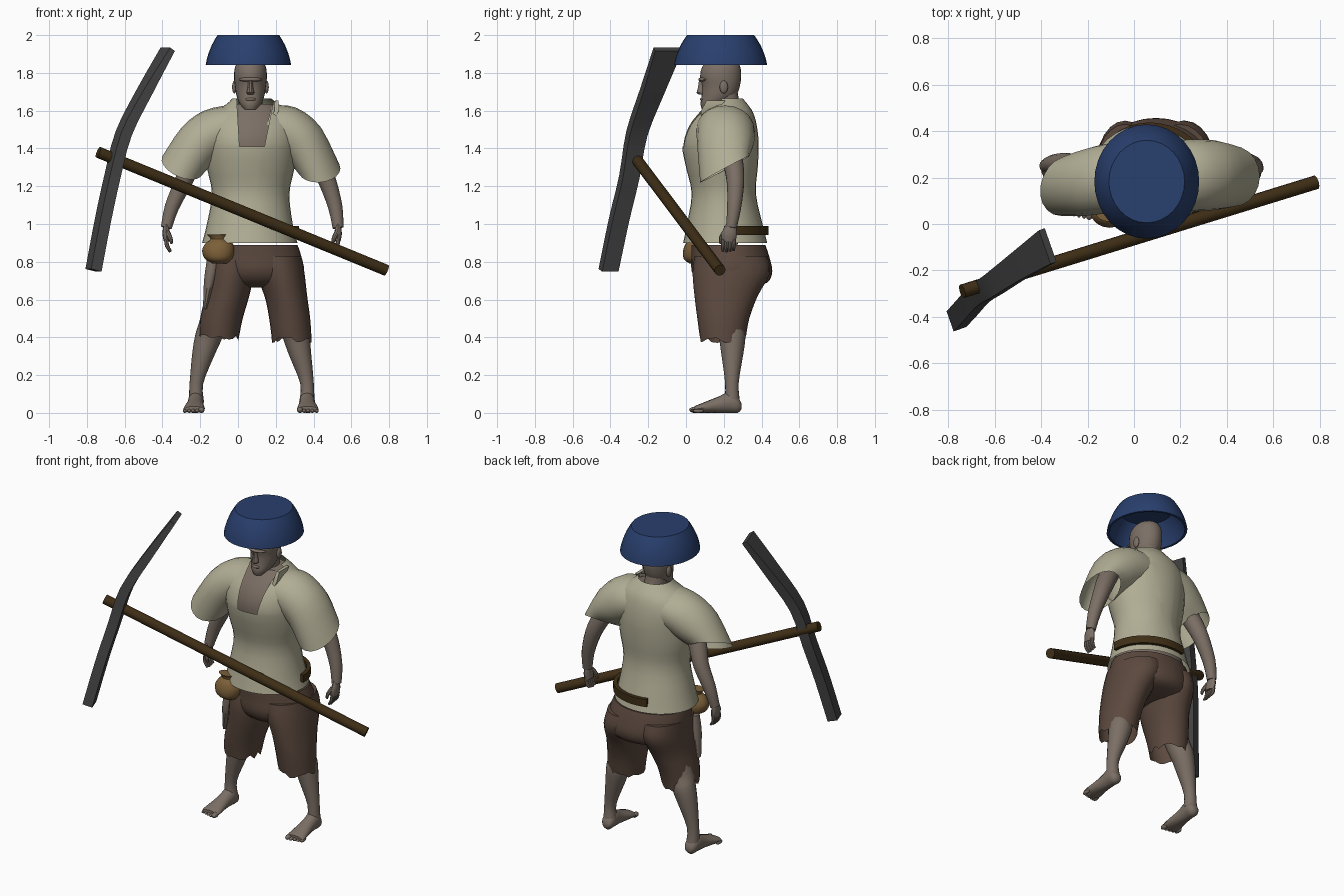
import bpy, bmesh, math, random
from mathutils import Vector as V

if "Cube" in bpy.data.objects:
    bpy.data.objects.remove(bpy.data.objects["Cube"])
random.seed(4)


def material(name, rgb):
    m = bpy.data.materials.new(name)
    m.diffuse_color = (*rgb, 1)
    m.use_nodes = True
    m.node_tree.nodes["Principled BSDF"].inputs["Base Color"].default_value = m.diffuse_color
    return m


SKIN = material("skin", (.20, .16, .13))
SHIRT = material("cream_cloth", (.44, .42, .30))
PANTS = material("brown_cloth", (.105, .066, .048))
BLUE = material("blue_hat", (.022, .05, .155))
WOOD = material("dark_wood", (.05, .028, .008))
IRON = material("grey_iron", (.06, .06, .06))
TAN = material("tan_leather", (.20, .115, .04))


def catmull(a, b, c, d, t):
    return .5 * (2 * b + (c - a) * t + (2 * a - 5 * b + 4 * c - d) * t * t + (3 * b - a - 3 * c + d) * t ** 3)


def finish(name, bm, mat, angle=40):
    bmesh.ops.recalc_face_normals(bm, faces=bm.faces)
    me = bpy.data.meshes.new(name)
    bm.to_mesh(me)
    bm.free()
    me.materials.append(mat)
    me.shade_smooth()
    me.set_sharp_from_angle(angle=math.radians(angle))
    ob = bpy.data.objects.new(name, me)
    bpy.context.collection.objects.link(ob)
    return ob


def loft(name, secs, mat, n=20, sub=3, caps=(True, True), box=False, edit=None):
    """Skin a surface over sections (centre, half axis u, half axis v)."""
    secs = [tuple(V(p) for p in s) for s in secs]
    full = []
    for i in range(len(secs) - 1):
        q = [secs[min(max(i + k, 0), len(secs) - 1)] for k in (-1, 0, 1, 2)]
        for s in range(sub):
            full.append([catmull(*[x[j] for x in q], s / sub) for j in range(3)])
    full.append(secs[-1])
    if box:
        n = 4
    bm = bmesh.new()
    rings = []
    for c, u, v in full:
        ring = []
        for k in range(n):
            a = 2 * math.pi * (k + (.5 if box else 0)) / n
            f = math.sqrt(2) if box else 1
            ring.append(bm.verts.new(c + u * math.cos(a) * f + v * math.sin(a) * f))
        rings.append(ring)
    for r0, r1 in zip(rings, rings[1:]):
        for k in range(n):
            bm.faces.new((r0[k], r0[(k + 1) % n], r1[(k + 1) % n], r1[k]))
    if caps[0]:
        bm.faces.new(rings[0][::-1])
    if caps[1]:
        bm.faces.new(rings[-1])
    if edit:
        edit(bm, rings)
    return finish(name, bm, mat)


def flat(z, x0, x1, y0, y1):
    """Horizontal section given by its extents."""
    return (((x0 + x1) / 2, (y0 + y1) / 2, z), ((x1 - x0) / 2, 0, 0), (0, (y1 - y0) / 2, 0))


def tube(name, pts, mat, n=12, sub=3, flatx=1.0):
    """Round limb through points (x, y, z, radius); flatx squeezes it sideways."""
    secs = []
    for i, p in enumerate(pts):
        t = (V(pts[min(i + 1, len(pts) - 1)][:3]) - V(pts[max(i - 1, 0)][:3])).normalized()
        u = t.cross(V((0, 1, 0.01))).normalized()
        secs.append((p[:3], u * p[3] * flatx, t.cross(u) * p[3]))
    return loft(name, secs, mat, n, sub)


def ball(name, c, r, mat):
    bm = bmesh.new()
    bmesh.ops.create_uvsphere(bm, u_segments=16, v_segments=10, radius=1)
    for v in bm.verts:
        v.co = V([v.co[i] * r[i] + c[i] for i in range(3)])
    return finish(name, bm, mat, 60)


# shirt body with the open neckline cut out of the front
def cut_neck(bm, rings):
    planes = [(V((.0, 0, 0)), V((1, 0, .04))), (V((.14, 0, 1.41)), V((1, 0, -.2))), (V((0, 0, 1.41)), V((0, 0, 1)))]
    planes[0] = (V((.008, 0, 1.41)), V((1, 0, .06)))
    for co, no in planes:
        bmesh.ops.bisect_plane(bm, geom=bm.verts[:] + bm.edges[:] + bm.faces[:], plane_co=co, plane_no=no)
    signs = (1, -1, 1)
    gone = [f for f in bm.faces if f.calc_center_median().y < .19 and
            all(s * (f.calc_center_median() - co).dot(no) > 0 for s, (co, no) in zip(signs, planes))]
    bmesh.ops.delete(bm, geom=gone, context='FACES')


TORSO = [(.90, -.19, .315, -.015, .43), (1.0, -.165, .29, .005, .405), (1.16, -.138, .272, .03, .37),
         (1.30, -.165, .30, 0, .38), (1.42, -.18, .315, -.02, .385), (1.52, -.18, .315, .01, .375),
         (1.59, -.13, .275, .06, .355), (1.635, -.06, .215, .095, .325), (1.665, -.03, .175, .11, .30)]
loft("shirt", [flat(*t) for t in TORSO], SHIRT, 32, 3, (False, False), edit=cut_neck)
inner = [(z, a + .03, b - .03, c + .03, d - .03) for z, a, b, c, d in TORSO[:8]]
loft("chest", [flat(*t) for t in inner], SKIN, 24, 2)
# turned-up collar at the left of the neck
loft("collar", [((.17, .10, 1.53), (.012, 0, 0), (0, .02, 0)), ((.205, .12, 1.60), (.012, 0, 0), (0, .04, 0)),
                ((.205, .16, 1.655), (.01, 0, 0), (0, .05, 0))], SHIRT, box=True, sub=1)

# sleeves, open at the hem
loft("left_sleeve", [((.15, .205, 1.51), (.03, 0, .12), (0, .15, 0)), ((.25, .21, 1.49), (.06, 0, .125), (0, .155, 0)),
                     ((.35, .21, 1.42), (.09, 0, .09), (0, .15, .01)),
                     ((.43, .205, 1.29), (.112, 0, .005), (0, .13, .07))], SHIRT, 20, 3, (True, False))
loft("right_sleeve", [((-.02, .20, 1.51), (-.03, 0, .12), (0, .15, 0)), ((-.12, .195, 1.485), (-.06, 0, .115), (0, .15, 0)),
                      ((-.21, .18, 1.42), (-.085, 0, .095), (.01, .145, .01)),
                      ((-.295, .165, 1.31), (-.108, 0, .045), (.02, .13, .06))], SHIRT, 20, 3, (True, False))

# arms and hands
ARMS = {"left": [(.36, .22, 1.45, .06), (.43, .25, 1.32, .054), (.475, .262, 1.22, .047), (.515, .255, 1.09, .038),
                 (.53, .24, .98, .029)],
        "right": [(-.18, .20, 1.45, .06), (-.25, .235, 1.32, .054), (-.29, .26, 1.22, .047), (-.35, .26, 1.09, .038),
                  (-.38, .25, .98, .029)]}
for side, pts in ARMS.items():
    tube(side + "_arm", pts, SKIN, 14)
    x, y, z, r = pts[-1]
    s = 1 if side == "left" else -1
    tube(side + "_palm", [(x, y, z + .02, .026), (x, y - .01, z - .03, .04), (x - .005 * s, y - .015, z - .07, .036)],
         SKIN, 12, flatx=.5)
    for k in range(4):
        fy = y - .042 + .019 * k
        tube(side + "_finger", [(x, fy, z - .06, .011), (x - .004 * s, fy - .003, z - .095, .011),
                                (x - .022 * s, fy - .003, z - .128 + .004 * abs(k - 1), .007)], SKIN, 8, 2)
    tube(side + "_thumb", [(x - .005 * s, y - .035, z - .02, .013), (x - .022 * s, y - .055, z - .055, .012),
                           (x - .03 * s, y - .055, z - .085, .007)], SKIN, 8, 2)


# trousers with ragged leg ends
def ragged(bm, rings):
    for v in rings[-1]:
        v.co.z += random.uniform(-.018, .018)


loft("trouser_seat", [flat(.89, -.165, .315, .03, .42), flat(.83, -.168, .335, .03, .44), flat(.75, -.16, .35, .03, .457),
                      flat(.69, -.12, .32, .07, .43), flat(.665, -.02, .22, .15, .34)], PANTS, 32)
loft("left_trouser_leg", [flat(.83, .06, .335, .045, .43), flat(.74, .09, .352, .035, .445), flat(.62, .14, .366, .045, .38),
                          flat(.50, .165, .382, .06, .335), flat(.385, .18, .39, .075, .315)], PANTS, 24, 3, (True, False), edit=ragged)
loft("right_trouser_leg", [flat(.83, -.165, .09, .045, .43), flat(.74, -.165, .085, .035, .445), flat(.62, -.175, .06, .045, .38),
                           flat(.50, -.20, .025, .06, .335), flat(.40, -.205, .005, .075, .315)], PANTS, 24, 3, (True, False), edit=ragged)

# legs, feet and toes
for side, hip, knee, calf, ankle, toe in (("left", .22, .29, .33, .365, .37), ("right", -.05, -.13, -.185, -.22, -.235)):
    tube(side + "_leg", [(hip, .23, .72, .09), (knee, .23, .48, .073), (calf * .5 + knee * .5, .245, .40, .07),
                         (calf, .245, .31, .058), (ankle, .243, .16, .036), (ankle, .245, .06, .04)], SKIN, 16)
    feet = [(.293, .02, .02, .05), (.275, .036, .0, .085), (.235, .042, 0, .115), (.18, .042, 0, .09),
            (.11, .052, 0, .062), (.06, .057, 0, .042), (.045, .05, .005, .035)]
    secs = []
    for y, w, z0, z1 in feet:
        x = toe + (ankle - toe) * (y - .02) / .27
        secs.append(((x, y, (z0 + z1) / 2), (w, 0, 0), (0, 0, (z1 - z0) / 2)))
    loft(side + "_foot", secs, SKIN, 16, 2)
    s = 1 if side == "left" else -1
    for k in range(5):
        big = .016 if k == 0 else .011
        ball(side + "_toe", (toe + s * (-.042 + .022 * k), .045 + .005 * k, big), (big, .028, big), SKIN)

# head, neck, nose, brow and ears
HX = .066
loft("neck", [flat(1.54, HX - .10, HX + .10, .12, .33), flat(1.60, HX - .07, HX + .07, .14, .30),
              flat(1.66, HX - .063, HX + .063, .14, .28), flat(1.72, HX - .06, HX + .06, .14, .27)], SKIN)
HEAD = [(1.605, .03, .085, .14), (1.635, .056, .077, .21), (1.68, .074, .083, .265), (1.73, .082, .085, .285),
        (1.78, .087, .075, .292), (1.83, .082, .085, .288), (1.865, .06, .12, .265), (1.88, .02, .17, .215)]
loft("head", [flat(z, HX - w, HX + w, a, b) for z, w, a, b in HEAD], SKIN, 24)
loft("nose", [flat(1.765, HX - .012, HX + .012, .068, .11), flat(1.72, HX - .015, HX + .015, .062, .11),
              flat(1.695, HX - .021, HX + .021, .055, .11), flat(1.685, HX - .014, HX + .014, .07, .11)], SKIN, 10, 2)
ball("brow", (HX, .10, 1.765), (.06, .035, .014), SKIN)
ball("mouth", (HX, .09, 1.66), (.028, .016, .01), SKIN)
for s in (-1, 1):
    ball("ear", (HX + s * .085, .20, 1.725), (.012, .022, .034), SKIN)


# bowl-shaped hat, hollow from below
def hat_ring(z, r):
    return ((.055, .183, z), (r, 0, 0), (0, r * 1.09, 0))


HAT = [(1.975, .145), (1.91, .19), (1.842, .212), (1.842, .226), (1.87, .221), (1.905, .211), (1.945, .195),
       (1.98, .176), (2.0, .163)]
loft("bowl_hat", [hat_ring(*h) for h in HAT], BLUE, 32, 1)

# wooden shaft and curved iron pick head
tube("pick_shaft", [(-.74, -.29, 1.38, .03), (.785, .18, .755, .03)], WOOD, 14, 1)
PICK = [(-.372, -.095, 1.925, .077, .016), (-.495, -.18, 1.70, .06, .026), (-.605, -.26, 1.48, .05, .03),
        (-.665, -.30, 1.25, .047, .03), (-.715, -.355, 1.02, .047, .03), (-.765, -.41, .755, .046, .03)]
secs = []
for i, p in enumerate(PICK):
    t = (V(PICK[max(i - 1, 0)][:3]) - V(PICK[min(i + 1, 5)][:3])).normalized()
    w = V((-.33, .94, 0))
    secs.append((p[:3], w * p[3], t.cross(w).normalized() * p[4]))
loft("pick_head", secs, IRON, box=True)

# half belt around the back of the hip
secs = []
for k in range(15):
    a = math.radians(-2 + 8 * k)
    d = V((math.cos(a), math.sin(a), 0))
    secs.append(((.068 + d.x * .243, .21 + d.y * .215, .965), d * .012, (0, 0, .024)))
loft("half_belt", secs, WOOD, box=True, sub=1)

# hip pouch with gathered top, and the cloth tail below it
loft("pouch", [flat(.79, -.13, -.06, .02, .09), flat(.815, -.175, -.03, -.012, .12), flat(.86, -.19, -.018, -.015, .125),
               flat(.90, -.17, -.03, 0, .11), flat(.92, -.145, -.06, .02, .09), flat(.945, -.165, -.05, .01, .09)], TAN, 16)
loft("pouch_tail", [((-.13, .11, .81), (.035, 0, 0), (0, .035, 0)), ((-.15, .11, .70), (.03, 0, 0), (0, .035, 0)),
                    ((-.175, .12, .55), (.01, 0, 0), (0, .02, 0))], SKIN, 10)
